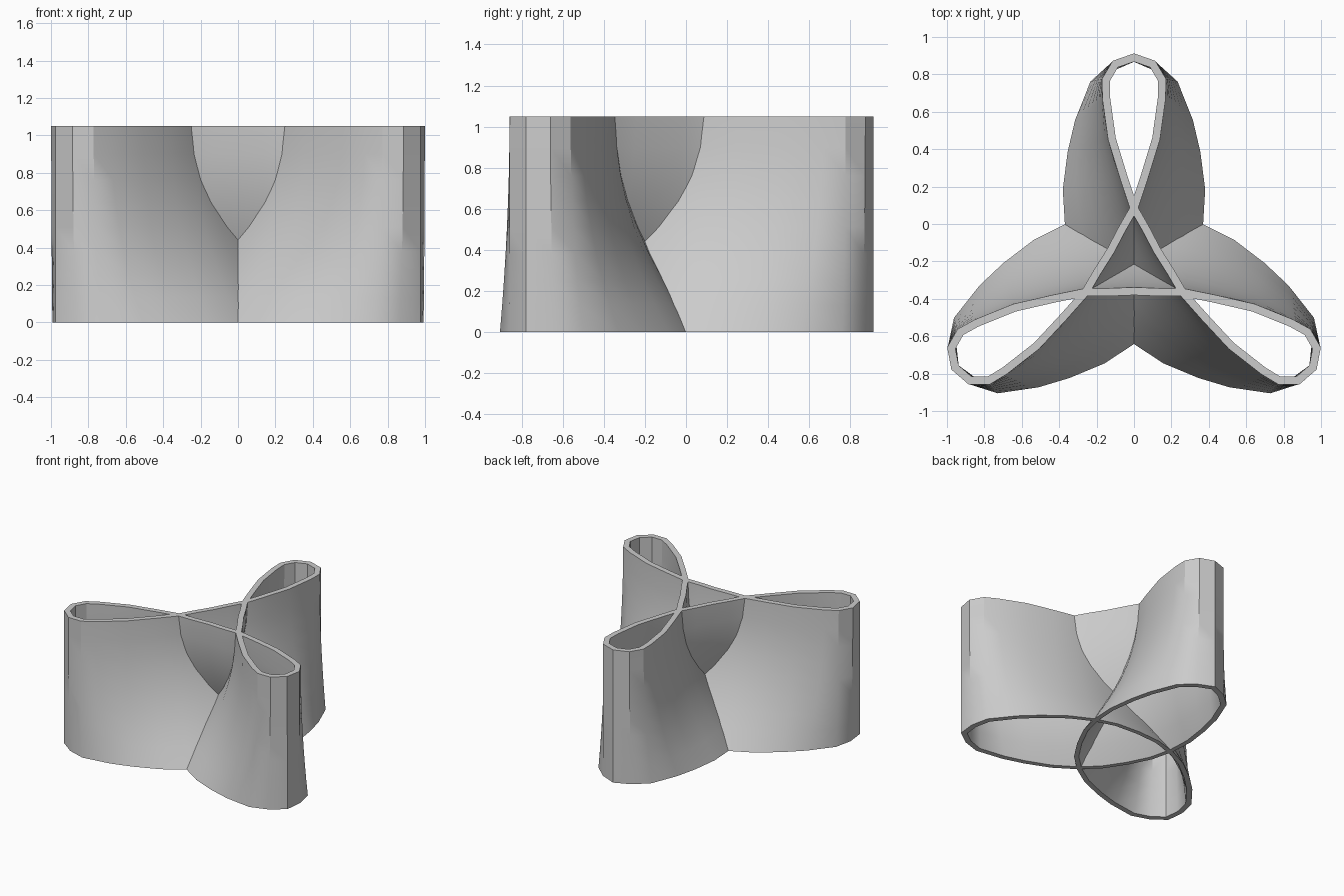
import bpy, bmesh, math
from mathutils import Vector, Matrix

cube = bpy.data.objects.get("Cube")
if cube:
    bpy.data.objects.remove(cube)

HEIGHT = 1.05
WALL = 0.042
CENTRE = Vector((0, -0.215, 0))
LEVELS = (0, 0.13, 0.25, 0.38, 0.51, 0.64, 0.76, 0.9, HEIGHT)

# Half of one lobe: (distance along lobe axis, sideways), from tip to strand middle
BASE = [(1.105, 0), (1.055, 0.115), (0.965, 0.215), (0.765, 0.295), (0.6, 0.335),
        (0.4, 0.362), (0.215, 0.352), (0.04, 0.31), (-0.13, 0.225)]
RIM = [(1.105, 0), (1.07, 0.1), (0.985, 0.15), (0.885, 0.148), (0.67, 0.118),
       (0.465, 0.055), (0.3, 0), (0.19, -0.063), (0.072, -0.125)]


def ring(z):
    """Closed three-lobed loop at a height, easing from the base to the rim."""
    ease = 1 - (1 - z / HEIGHT) ** 2
    half = [Vector(b).lerp(Vector(r), ease) for b, r in zip(BASE, RIM)]
    lobe = [Vector((-p.y, p.x, z)) for p in half[-2:0:-1]]
    lobe += [Vector((p.y, p.x, z)) for p in half]
    points = []
    for k in range(3):
        turn = Matrix.Rotation(k * math.tau / 3, 3, "Z")
        points += [turn @ p + CENTRE for p in lobe]
    return points


# Ribbon wall lofted through the levels
bm = bmesh.new()
rings = [[bm.verts.new(p) for p in ring(z)] for z in LEVELS]
for low, high in zip(rings, rings[1:]):
    for i in range(len(low)):
        j = (i + 1) % len(low)
        bm.faces.new((low[i], low[j], high[j], high[i]))
bmesh.ops.recalc_face_normals(bm, faces=bm.faces)
mesh = bpy.data.meshes.new("lobed_wall")
bm.to_mesh(mesh)
bm.free()
wall = bpy.data.objects.new("lobed_wall", mesh)
bpy.context.collection.objects.link(wall)

# Wall thickness
solid = wall.modifiers.new("thickness", "SOLIDIFY")
solid.thickness = WALL
solid.offset = 0
solid.use_even_offset = True
bpy.context.view_layer.objects.active = wall
wall.select_set(True)
bpy.ops.object.modifier_apply(modifier=solid.name)

# Level the rim and base
for v in wall.data.vertices:
    if v.co.z < 0.06:
        v.co.z = 0
    elif v.co.z > HEIGHT - 0.06:
        v.co.z = HEIGHT
bpy.ops.object.shade_smooth_by_angle(angle=math.radians(30))

# Colour
grey = bpy.data.materials.new("light_grey")
grey.use_nodes = True
colour = (0.6, 0.6, 0.6, 1)
grey.diffuse_color = colour
grey.node_tree.nodes["Principled BSDF"].inputs["Base Color"].default_value = colour
wall.data.materials.append(grey)
